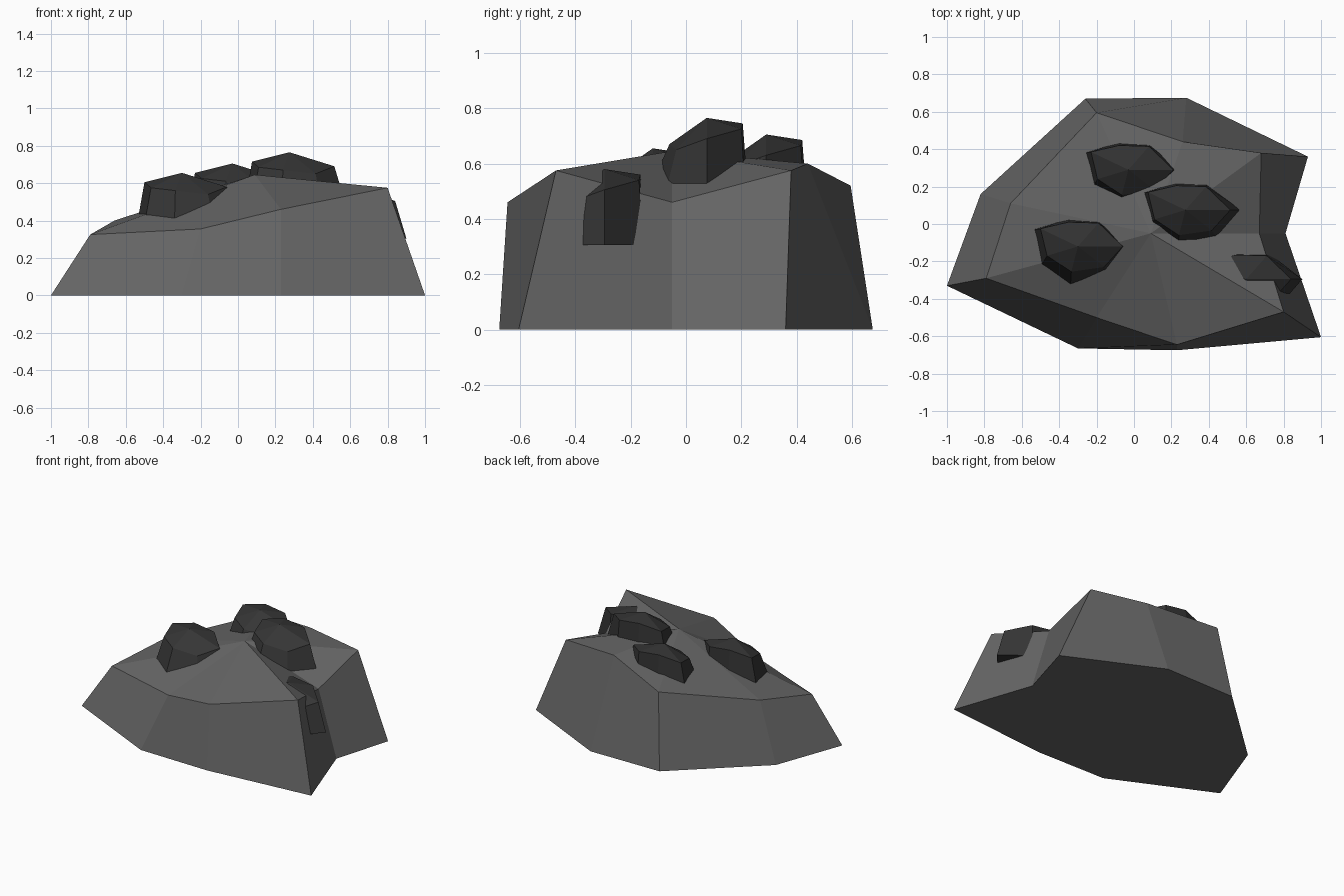
import bpy, bmesh

if "Cube" in bpy.data.objects:
    bpy.data.objects.remove(bpy.data.objects["Cube"])


def add_object(name, bm):
    bmesh.ops.recalc_face_normals(bm, faces=bm.faces)
    mesh = bpy.data.meshes.new(name)
    bm.to_mesh(mesh)
    bm.free()
    obj = bpy.data.objects.new(name, mesh)
    bpy.context.collection.objects.link(obj)
    mat = bpy.data.materials.get("stone" if name == "boulder" else "dark_ore")
    mesh.materials.append(mat)
    return obj


def faceted_rock(name, lower, upper, peak, origin=(0, 0, 0)):
    """Flat base ring, uneven shoulder ring and a fan of facets to the peak."""
    bm = bmesh.new()

    def vert(p):
        return bm.verts.new([a + b for a, b in zip(p, origin)])

    low = [vert(p) for p in lower]
    top = [vert(p) for p in upper]
    tip = vert(peak)
    n = len(low)
    for i in range(n):
        j = (i + 1) % n
        bm.faces.new((low[i], low[j], top[j], top[i]))
        bm.faces.new((top[i], top[j], tip))
    bm.faces.new(low[::-1])
    return add_object(name, bm)


for mat_name, value in (("stone", 0.13), ("dark_ore", 0.035)):
    material = bpy.data.materials.new(mat_name)
    material.diffuse_color = (value, value, value, 1)
    material.use_nodes = True
    material.node_tree.nodes["Principled BSDF"].inputs["Base Color"].default_value = material.diffuse_color

# Boulder body
base = [(-1, -.33), (-.30, -.665), (.23, -.675), (1, -.605), (.81, -.05),
        (.93, .36), (.28, .675), (-.26, .67), (-.82, .16)]
shoulder = [(-.79, -.29, .325), (-.20, -.50, .355), (.23, -.645, .46),
            (.80, -.47, .575), (.67, -.05, .46), (.68, .38, .575),
            (.26, .44, .60), (-.20, .595, .52), (-.66, .11, .40)]
faceted_rock("boulder", [(x, y, 0) for x, y in base], shoulder, (.09, -.05, .645))

# Ore lumps: one shape repeated, placed by its peak
lump_base = [(-.24, .09), (-.20, -.11), (-.04, -.215), (.17, -.15),
             (.30, 0), (.12, .14), (-.05, .15)]
lump_shoulder = [(-.20, .095, -.05), (-.165, -.05, -.08), (-.035, -.135, -.095),
                 (.14, -.11, -.115), (.24, 0, -.075), (.11, .125, -.04),
                 (-.05, .13, -.02)]
for i, place in enumerate([(-.30, -.12, .655), (.275, .075, .765),
                           (-.03, .29, .705), (.60, -.295, .58)]):
    faceted_rock(f"ore_lump_{i + 1}", [(x, y, -.275) for x, y in lump_base],
                 lump_shoulder, (0, 0, 0), place)
